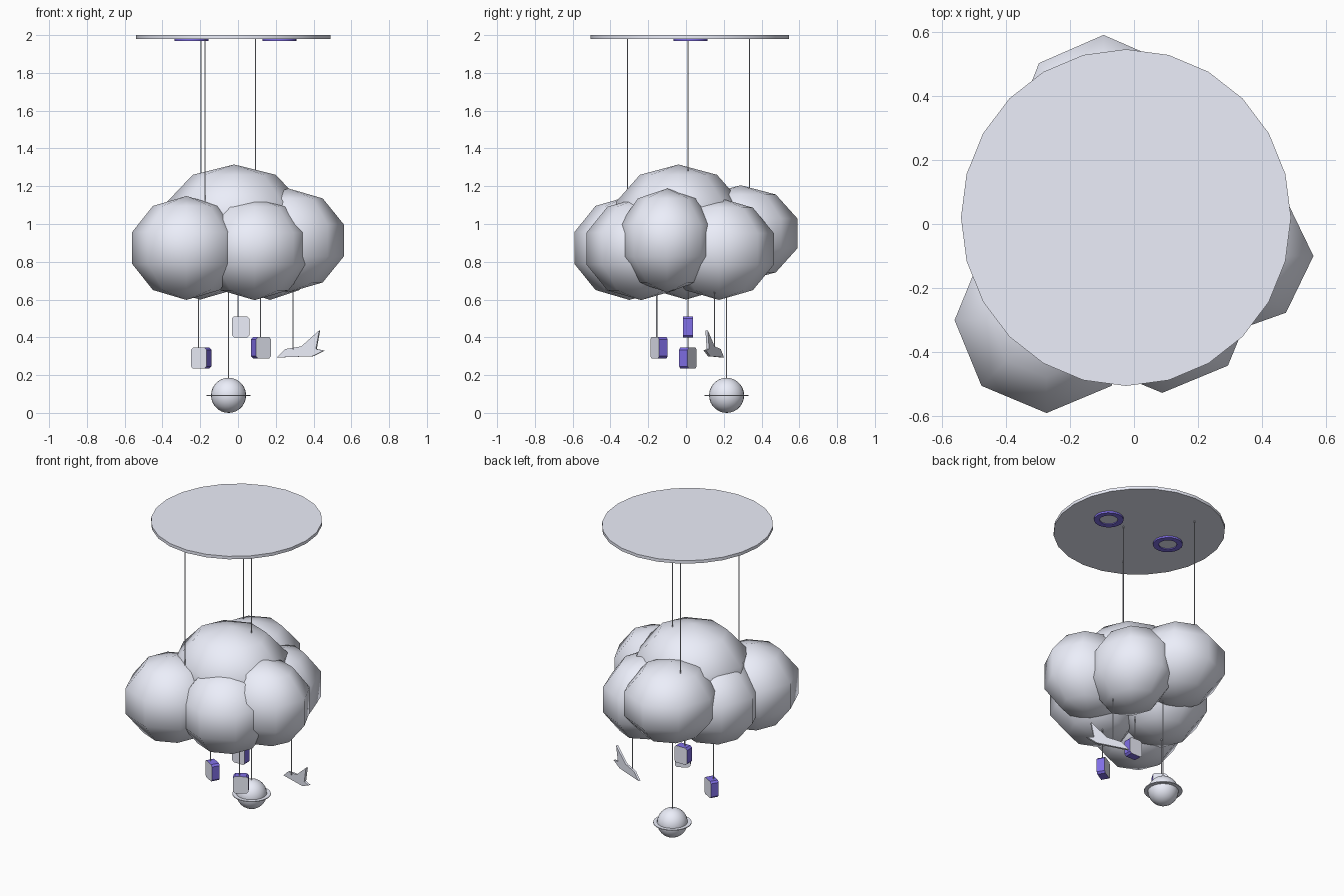
import bpy, bmesh
from math import radians
from mathutils import Vector

if "Cube" in bpy.data.objects:
    bpy.data.objects.remove(bpy.data.objects["Cube"])


def material(name, rgb):
    m = bpy.data.materials.new(name)
    m.diffuse_color = (*rgb, 1)
    m.use_nodes = True
    m.node_tree.nodes["Principled BSDF"].inputs["Base Color"].default_value = m.diffuse_color
    return m


pale = material("pale_lavender", (0.84, 0.86, 0.96))
violet = material("violet", (0.22, 0.16, 0.80))


def smooth(ob, angle=60):
    bpy.ops.object.select_all(action='DESELECT')
    ob.select_set(True)
    bpy.context.view_layer.objects.active = ob
    bpy.ops.object.shade_smooth_by_angle(angle=radians(angle))


def cylinder(name, x, y, z0, z1, r, sides):
    bpy.ops.mesh.primitive_cylinder_add(vertices=sides, radius=r, depth=z1 - z0,
                                        location=(x, y, (z0 + z1) / 2))
    ob = bpy.context.object
    ob.name = name
    ob.data.materials.append(pale)
    return ob


def ball(name, loc, size, segments, rings):
    bpy.ops.mesh.primitive_uv_sphere_add(segments=segments, ring_count=rings, radius=1, location=loc)
    ob = bpy.context.object
    ob.name = name
    ob.scale = size
    bpy.ops.object.transform_apply(location=False, rotation=False, scale=True)
    for p in ob.data.polygons:
        p.use_smooth = True
    ob.data.materials.append(pale)
    return ob


def mesh_object(name, bm, mat):
    bmesh.ops.recalc_face_normals(bm, faces=bm.faces)
    me = bpy.data.meshes.new(name)
    bm.to_mesh(me)
    bm.free()
    me.materials.append(mat)
    ob = bpy.data.objects.new(name, me)
    bpy.context.collection.objects.link(ob)
    return ob


def ring(name, loc, r_in, r_out, h, sides, mat):
    """Flat ring: a rectangle profile spun round z."""
    bm = bmesh.new()
    prof = [(r_in, -h / 2), (r_out, -h / 2), (r_out, h / 2), (r_in, h / 2)]
    vs = [bm.verts.new((r, 0, z)) for r, z in prof]
    es = [bm.edges.new((vs[i], vs[(i + 1) % 4])) for i in range(4)]
    bmesh.ops.spin(bm, geom=vs + es, cent=(0, 0, 0), axis=(0, 0, 1),
                   angle=radians(360), steps=sides, use_merge=True)
    bmesh.ops.remove_doubles(bm, verts=bm.verts, dist=1e-5)
    ob = mesh_object(name, bm, mat)
    ob.location = loc
    smooth(ob, 40)


# ceiling plate and its two lamps
plate = cylinder("ceiling_plate", -0.025, 0.02, 1.98, 2.0, 0.515, 24)
plate.scale.y = 1.02
smooth(plate, 40)
for i, x in enumerate((-0.246, 0.22)):
    ring(f"lamp_ring_{i}", (x, 0.025, 1.975), 0.055, 0.09, 0.014, 16, violet)
    cylinder(f"lamp_glass_{i}", x, 0.025, 1.974, 1.981, 0.056, 16)

# cloud puffs: centre, widest half widths, half height
puffs = [
    ((-0.273, -0.30, 0.873), (0.287, 0.29, 0.275)),   # front left
    ((0.088, -0.237, 0.87), (0.29, 0.29, 0.273)),     # front
    ((0.268, -0.10, 0.913), (0.292, 0.25, 0.275)),    # right
    ((0.17, 0.175, 0.868), (0.25, 0.29, 0.27)),       # back right
    ((-0.095, 0.29, 0.95), (0.285, 0.30, 0.255)),     # back
    ((-0.20, 0.0, 0.87), (0.29, 0.287, 0.27)),        # left
    ((-0.02, -0.04, 1.03), (0.355, 0.33, 0.285)),     # top
]
for i, (c, (a, b, h)) in enumerate(puffs):
    ball(f"cloud_puff_{i}", c, (a / 0.951, b / 0.951, h), 8, 5)

# strings: x, y, bottom, top
strings = [
    (-0.175, -0.31, 1.0, 1.98), (0.092, 0.01, 1.1, 1.98), (-0.195, 0.336, 1.0, 1.98),
    (-0.21, 0.01, 0.33, 0.75), (0.0, 0.01, 0.50, 0.85), (0.12, -0.155, 0.38, 0.75),
    (0.29, 0.15, 0.335, 0.80), (-0.05, 0.215, 0.17, 0.80),
]
for i, (x, y, z0, z1) in enumerate(strings):
    cylinder(f"string_{i}", x, y, z0, z1, 0.003, 6)

# hanging toy blocks: plain chamfered tiles, pale front and back, violet rim
for i, (loc, turn) in enumerate([((-0.195, 0.01, 0.29), -30),
                                 ((0.014, 0.01, 0.455), 0),
                                 ((0.122, -0.143, 0.345), 30)]):
    bm = bmesh.new()
    bmesh.ops.create_cube(bm, size=1)
    bmesh.ops.scale(bm, vec=(0.094, 0.052, 0.112), verts=bm.verts)
    edges = [e for e in bm.edges
             if abs((e.verts[0].co - e.verts[1].co).normalized().y) > 0.9]
    bmesh.ops.bevel(bm, geom=edges, offset=0.012, segments=1, affect='EDGES')
    bm.normal_update()
    for f in bm.faces:
        f.material_index = 0 if abs(f.normal.y) > 0.9 else 1
    ob = mesh_object(f"toy_block_{i}", bm, pale)
    ob.data.materials.append(violet)
    ob.location = loc
    ob.rotation_euler.z = radians(turn)

# toy plane: flat plate cut from a side outline, turned slightly
outline = [(0.204, 0.293), (0.25, 0.338), (0.335, 0.352), (0.43, 0.437),
           (0.412, 0.338), (0.455, 0.33), (0.395, 0.30)]
bm = bmesh.new()
face = bm.faces.new([bm.verts.new((x, 0.19 - 0.38 * (x - 0.2), z)) for x, z in outline])
out = bmesh.ops.extrude_face_region(bm, geom=[face])
bmesh.ops.translate(bm, vec=Vector((0.005, 0.013, 0)),
                    verts=[g for g in out["geom"] if isinstance(g, bmesh.types.BMVert)])
mesh_object("toy_plane", bm, pale)

# ringed planet
ball("planet", (-0.05, 0.215, 0.093), (0.093, 0.093, 0.093), 24, 14)
ring("planet_ring", (-0.05, 0.215, 0.093), 0.088, 0.116, 0.005, 32, pale)
